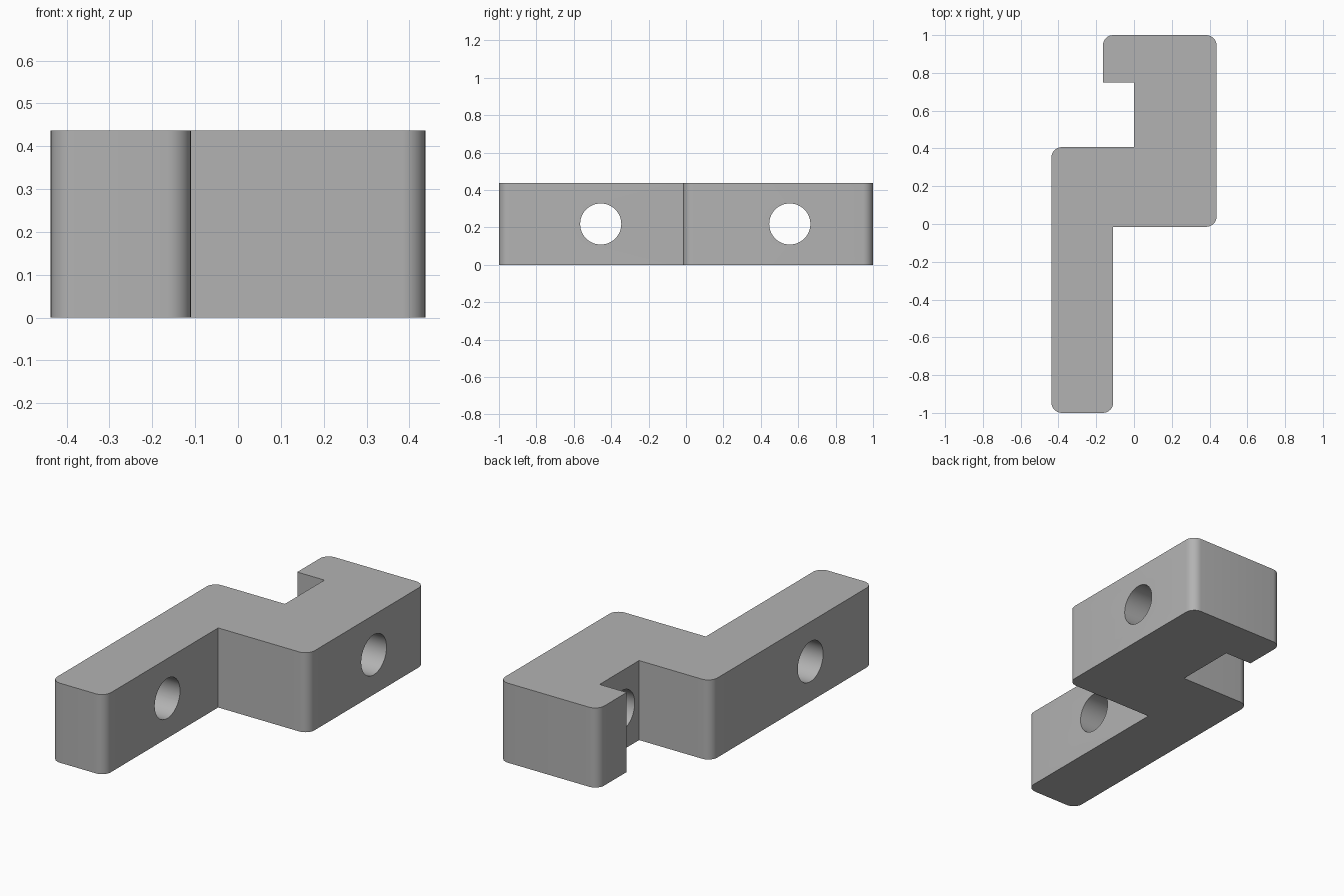
import bpy, bmesh, math
from mathutils import Vector, Matrix

HEIGHT = 0.437
RADIUS = 0.055

cube = bpy.data.objects.get("Cube")
if cube:
    bpy.data.objects.remove(cube, do_unlink=True)

grey = bpy.data.materials.new("plain_grey")
grey.use_nodes = True
colour = (0.45, 0.45, 0.45, 1)
grey.diffuse_color = colour
grey.node_tree.nodes["Principled BSDF"].inputs["Base Color"].default_value = colour


def make_object(name, bm):
    bmesh.ops.recalc_face_normals(bm, faces=bm.faces)
    mesh = bpy.data.meshes.new(name)
    bm.to_mesh(mesh)
    bm.free()
    mesh.materials.append(grey)
    obj = bpy.data.objects.new(name, mesh)
    bpy.context.collection.objects.link(obj)
    return obj


def rounded(corners, steps=8):
    """Replace each corner flagged as round with a tangent arc (right angles)."""
    points = []
    for i, (x, y, is_round) in enumerate(corners):
        p = Vector((x, y))
        if not is_round:
            points.append(p)
            continue
        before = (Vector(corners[i - 1][:2]) - p).normalized() * RADIUS
        after = (Vector(corners[(i + 1) % len(corners)][:2]) - p).normalized() * RADIUS
        centre = p + before + after
        for s in range(steps + 1):
            a = math.pi / 2 * s / steps
            points.append(centre - after * math.cos(a) - before * math.sin(a))
    return points


# Stepped bracket with a hooked end
outline = [
    (-0.437, -1, True), (-0.11, -1, True), (-0.11, -0.015, False),
    (0.437, -0.015, True), (0.437, 1, True), (-0.165, 1, True),
    (-0.165, 0.75, False), (0, 0.75, False), (0, 0.407, False),
    (-0.437, 0.407, True),
]
bm = bmesh.new()
base = bm.faces.new([bm.verts.new((p.x, p.y, 0)) for p in rounded(outline)])
top = bmesh.ops.extrude_face_region(bm, geom=[base], use_keep_orig=True)
bmesh.ops.translate(bm, vec=(0, 0, HEIGHT),
                    verts=[g for g in top["geom"] if isinstance(g, bmesh.types.BMVert)])
bracket = make_object("stepped_bracket", bm)

# Cross holes through the front arm and the hooked arm
for name, x, y in (("front_hole", -0.27, -0.456), ("hook_hole", 0.22, 0.555)):
    bm = bmesh.new()
    bmesh.ops.create_cone(
        bm, cap_ends=True, segments=48, radius1=0.11, radius2=0.11, depth=0.6,
        matrix=Matrix.Translation((x, y, HEIGHT / 2)) @ Matrix.Rotation(math.pi / 2, 4, "Y"))
    cutter = make_object(name + "_cutter", bm)
    cutter.hide_render = True
    cutter.hide_set(True)
    cut = bracket.modifiers.new(name, "BOOLEAN")
    cut.operation = "DIFFERENCE"
    cut.solver = "EXACT"
    cut.object = cutter

# Bake the holes so the rounded corners and bores can be shaded smooth
bpy.context.view_layer.objects.active = bracket
bracket.select_set(True)
for modifier in list(bracket.modifiers):
    bpy.ops.object.modifier_apply(modifier=modifier.name)
for obj in [o for o in bpy.data.objects if o.name.endswith("_cutter")]:
    bpy.data.objects.remove(obj, do_unlink=True)
bpy.ops.object.shade_smooth_by_angle(angle=math.radians(30))
